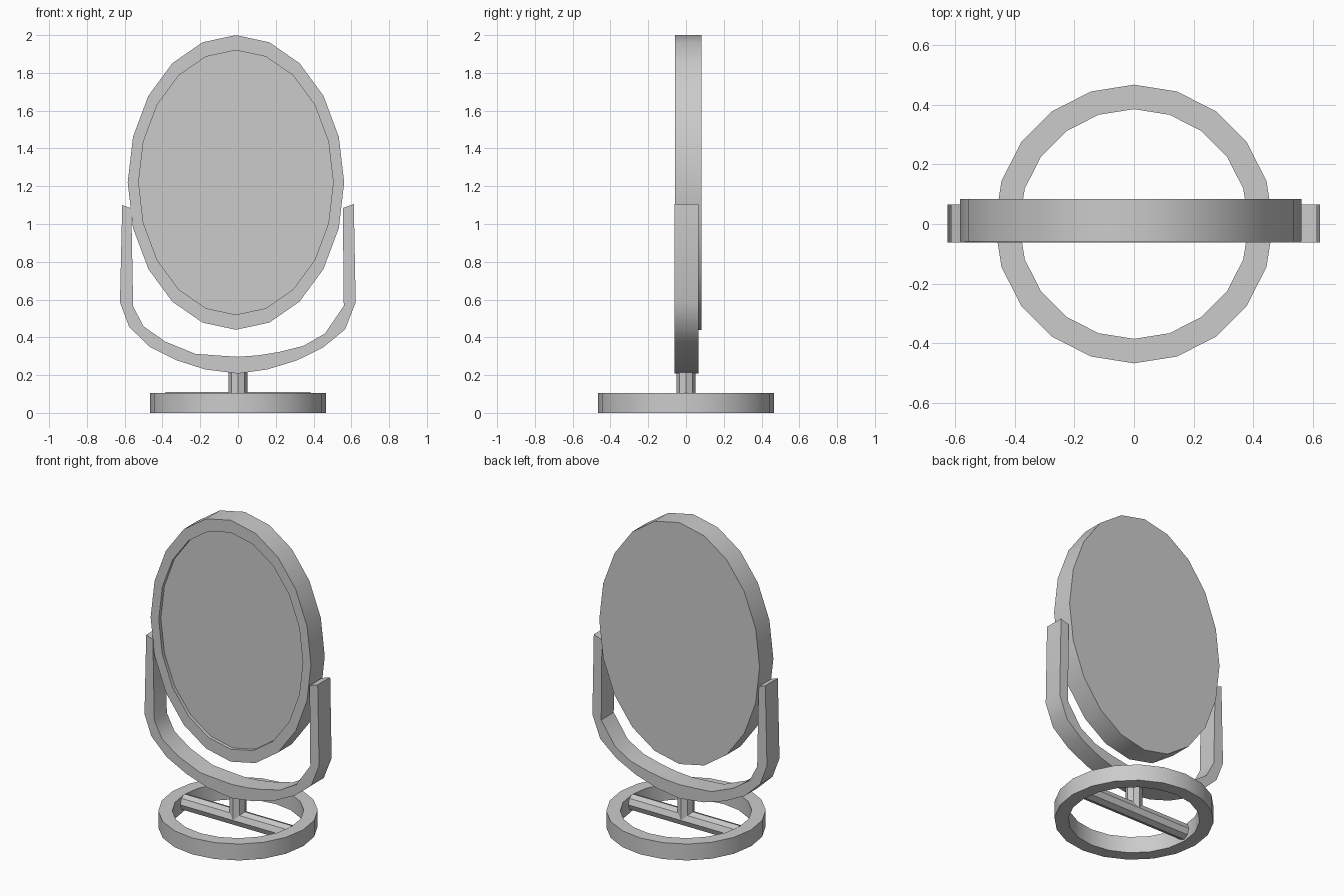
import bpy, bmesh, math
from mathutils import Matrix

if "Cube" in bpy.data.objects:
    bpy.data.objects.remove(bpy.data.objects["Cube"])


def finish(name, bm):
    bmesh.ops.recalc_face_normals(bm, faces=bm.faces)
    mesh = bpy.data.meshes.new(name)
    bm.to_mesh(mesh)
    bm.free()
    ob = bpy.data.objects.new(name, mesh)
    bpy.context.collection.objects.link(ob)
    bpy.ops.object.select_all(action='DESELECT')
    ob.select_set(True)
    bpy.context.view_layer.objects.active = ob
    bpy.ops.object.shade_smooth_by_angle(angle=math.radians(30))
    return ob


def ellipse(bm, rx, rz, y, cx, cz, n=20):
    return [bm.verts.new((cx + rx * math.sin(2 * math.pi * i / n), y,
                          cz + rz * math.cos(2 * math.pi * i / n))) for i in range(n)]


def bridge(bm, a, b):
    n = len(a)
    for i in range(n):
        j = (i + 1) % n
        bm.faces.new((a[i], a[j], b[j], b[i]))


def rod(name, length, matrix):
    bm = bmesh.new()
    bmesh.ops.create_cone(bm, cap_ends=True, segments=8, radius1=0.05,
                          radius2=0.05, depth=length, matrix=matrix)
    return finish(name, bm)


# Oval mirror: closed back, rim and shallow recessed glass
bm = bmesh.new()
loops = [ellipse(bm, rx, rz, y, -0.011, 1.22) for rx, rz, y in (
    (0.573, 0.78, 0.083), (0.573, 0.78, -0.058),
    (0.515, 0.70, -0.058), (0.515, 0.70, -0.036))]
for a, b in zip(loops, loops[1:]):
    bridge(bm, a, b)
bm.faces.new(loops[0])
bm.faces.new(loops[-1])
finish("mirror", bm)

# Cradle: matching outer and inner outlines, extruded in y
outer = [(-.613, 1.1), (-.625, .585), (-.576, .455), (-.467, .35), (-.324, .278),
         (-.174, .23), (0, .208), (.155, .23), (.312, .278), (.45, .346),
         (.567, .442), (.623, .585), (.613, 1.105)]
inner = [(-.565, 1.083), (-.555, .563), (-.5, .458), (-.386, .378), (-.227, .313),
         (-.11, .304), (0, .297), (.11, .305), (.22, .323), (.347, .355),
         (.46, .42), (.56, .566), (.555, 1.085)]
bm = bmesh.new()
rings = [[[bm.verts.new((x, y, z)) for x, z in line] for line in (outer, inner)]
         for y in (-0.062, 0.066)]
(fo, fi), (bo, bi) = rings
for a, b in ((fo, fi), (fi, bi), (bi, bo), (bo, fo)):
    for i in range(len(a) - 1):
        bm.faces.new((a[i], a[i + 1], b[i + 1], b[i]))
for k in (0, -1):
    bm.faces.new((fo[k], fi[k], bi[k], bo[k]))
finish("cradle", bm)

# Base ring
bm = bmesh.new()
loops = []
for r, z in ((0.467, 0), (0.467, 0.106), (0.385, 0.106), (0.385, 0)):
    loops.append([bm.verts.new((r * math.cos(i * math.pi / 10),
                                r * math.sin(i * math.pi / 10), z)) for i in range(20)])
for k in range(4):
    bridge(bm, loops[k], loops[(k + 1) % 4])
finish("base_ring", bm)

# Post and cross bar
rod("post", 0.19, Matrix.Translation((0, 0, 0.155)))
rod("cross_bar", 0.766, Matrix.Translation((0, 0, 0.06)) @ Matrix.Rotation(math.pi / 2, 4, 'Y'))
